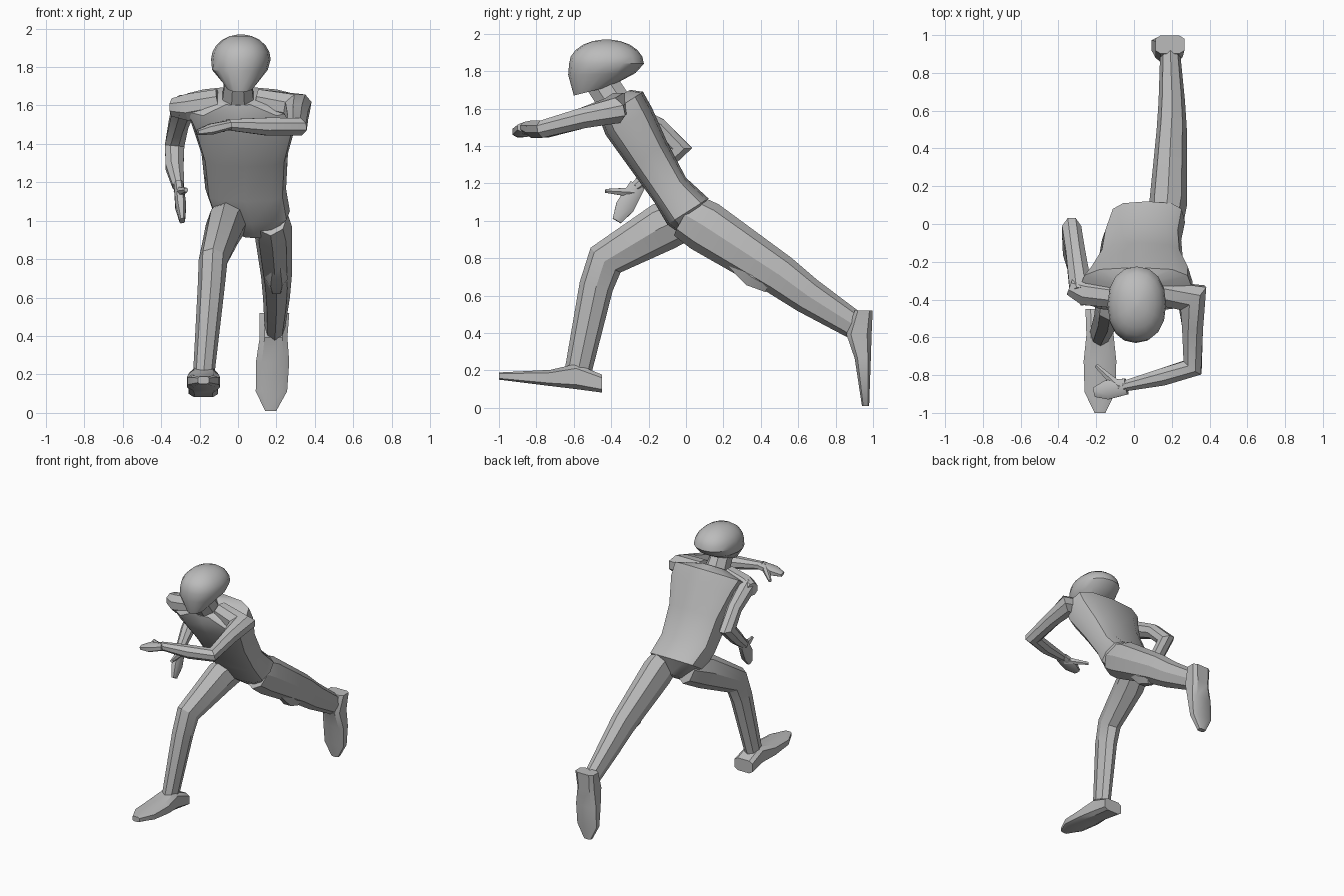
import bpy
import bmesh
from math import cos, sin, pi, radians, copysign
from mathutils import Vector

cube = bpy.data.objects.get("Cube")
if cube:
    bpy.data.objects.remove(cube, do_unlink=True)

grey = bpy.data.materials.new("plain grey")
grey.use_nodes = True
grey.diffuse_color = (.5, .5, .5, 1)
grey.node_tree.nodes["Principled BSDF"].inputs["Base Color"].default_value = grey.diffuse_color

ACROSS = Vector((1, 0, 0))
UP = Vector((0, 0, 1))
FORWARD = Vector((0, -1, 0))


def loft(name, rings, sides=8, boxy=1, turn=0):
    """Skin a row of rings, each given as (centre, half width vector, half depth vector)."""
    bm = bmesh.new()
    rows = []
    for centre, across, deep in rings:
        row = []
        for i in range(sides):
            angle = 2 * pi * (i + turn) / sides
            c = copysign(abs(cos(angle)) ** boxy, cos(angle))
            s = copysign(abs(sin(angle)) ** boxy, sin(angle))
            row.append(bm.verts.new(centre + across * c + deep * s))
        rows.append(row)
    for low, high in zip(rows, rows[1:]):
        for i in range(sides):
            j = (i + 1) % sides
            bm.faces.new((low[i], low[j], high[j], high[i]))
    bm.faces.new(rows[0][::-1])
    bm.faces.new(rows[-1])
    bmesh.ops.recalc_face_normals(bm, faces=bm.faces)
    mesh = bpy.data.meshes.new(name)
    bm.to_mesh(mesh)
    bm.free()
    mesh.materials.append(grey)
    obj = bpy.data.objects.new(name, mesh)
    bpy.context.collection.objects.link(obj)
    bpy.ops.object.select_all(action="DESELECT")
    obj.select_set(True)
    bpy.context.view_layer.objects.active = obj
    bpy.ops.object.shade_smooth_by_angle(angle=radians(30))


def slab(front, back, middle, half_width):
    """Ring of the trunk or head, from its front and back points as (y, z)."""
    front, back = Vector((middle, *front)), Vector((middle, *back))
    return (front + back) / 2, ACROSS * half_width, (back - front) / 2


def limb(name, side, stations, depth=1, **options):
    """Tube through (x, y, z, radius) stations, mitred at the bends."""
    points = [Vector(station[:3]) for station in stations]
    steps = [(b - a).normalized() for a, b in zip(points, points[1:])]
    rings = []
    for i, (point, station) in enumerate(zip(points, stations)):
        arriving, leaving = steps[max(i - 1, 0)], steps[min(i, len(steps) - 1)]
        tangent = (arriving + leaving).normalized()
        across = (side - tangent * side.dot(tangent)).normalized()
        mitre = depth / tangent.dot(leaving)
        radius = station[3]
        rings.append((point, across * radius, tangent.cross(across) * radius * mitre))
    loft(name, rings, **options)


def hand(owner, side, wrist, tip, thumb_tip):
    """Flat palm narrowing to the fingers, with a thumb branching off near the wrist."""
    wrist, tip = Vector(wrist), Vector(tip)
    knuckles, thumb_root = wrist.lerp(tip, .6), wrist.lerp(tip, .2)
    limb(owner + "_hand", side, [(*wrist, .025), (*knuckles, .03), (*tip, .015)],
         depth=1.8, boxy=.7, turn=.5)
    limb(owner + "_thumb", side, [(*thumb_root, .03), (*thumb_tip, .012)], sides=6)


def foot(owner, heel, toe, upward):
    """Shoe on a flat sole, thick at the heel and pointed at the toe."""
    heel, toe = Vector(heel), Vector(toe)
    rings = []
    for along, width, height in ((0, .08, .05), (.25, .075, .07), (.5, .09, .045),
                                 (.8, .085, .03), (1, .03, .02)):
        rings.append((heel.lerp(toe, along) + upward * height, ACROSS * width, upward * height))
    loft(owner + "_foot", rings, boxy=.5, turn=.5)


# Trunk, leaning forward from the hips to the shoulders
loft("torso", [
    slab((0, .91), (.07, .97), .09, .08),
    slab((-.1, .98), (.12, 1.12), .07, .2),
    slab((-.17, 1.1), (0, 1.23), .04, .21),
    slab((-.3, 1.28), (-.1, 1.42), .035, .225),
    slab((-.43, 1.46), (-.18, 1.6), .03, .28),
    slab((-.46, 1.54), (-.23, 1.69), .01, .3),
    slab((-.47, 1.6), (-.3, 1.7), 0, .1),
], sides=12, boxy=.65)

# Neck and helmet-like head: a jaw widening upward, then a rounded dome
loft("neck", [
    slab((-.46, 1.58), (-.3, 1.68), 0, .09),
    slab((-.55, 1.72), (-.38, 1.8), 0, .07),
], turn=.5)
skull = [
    slab((-.6, 1.67), (-.4, 1.72), .01, .07),
    slab((-.63, 1.78), (-.27, 1.79), .01, .145),
]
for tilt in range(0, 90, 17):
    shrink, rise = cos(radians(tilt)), .13 * sin(radians(tilt))
    centre = Vector((.015, -.425, 1.84 + rise))
    skull.append((centre, ACROSS * .155 * shrink, FORWARD * -.2 * shrink))
loft("head", skull, sides=16, boxy=.9)

# Left arm, reaching forward and folded across the chest
limb("left_arm", UP, [
    (.1, -.36, 1.62, .07),
    (.31, -.39, 1.59, .075),
    (.31, -.55, 1.55, .06),
    (.31, -.76, 1.49, .05),
    (.15, -.81, 1.49, .05),
    (-.06, -.86, 1.5, .03),
], turn=.5)
hand("left", UP, (-.04, -.86, 1.5), (-.21, -.89, 1.46), (-.2, -.75, 1.46))

# Right arm, elbow drawn back
limb("right_shoulder", UP, [
    (-.1, -.38, 1.62, .07),
    (-.26, -.36, 1.59, .075),
    (-.34, -.33, 1.59, .05),
], turn=.5)
limb("right_arm", ACROSS, [
    (-.28, -.36, 1.6, .065),
    (-.31, -.15, 1.5, .055),
    (-.33, -.04, 1.39, .055),
    (-.33, -.15, 1.28, .05),
    (-.31, -.27, 1.18, .033),
], turn=.5)
hand("right", ACROSS, (-.31, -.26, 1.19), (-.29, -.37, 1), (-.27, -.43, 1.16))

# Left leg, stretched out behind
limb("left_leg", ACROSS, [
    (.17, 0, 1.03, .09),
    (.18, .1, .97, .1),
    (.2, .5, .71, .08),
    (.2, .65, .6, .07),
    (.19, .95, .41, .05),
], depth=1.4)
limb("left_kneecap", ACROSS, [
    (.2, .25, .78, .04),
    (.2, .35, .7, .06),
    (.2, .44, .65, .04),
], sides=6)
foot("left", (.19, 1, .52), (.17, .98, .01), FORWARD)

# Right leg, bent and striding forward
limb("right_leg", ACROSS, [
    (-.02, .02, 1.03, .09),
    (-.07, -.12, .97, .1),
    (-.13, -.43, .79, .075),
    (-.14, -.48, .65, .07),
    (-.18, -.58, .18, .055),
], depth=1.3)
foot("right", (-.18, -.45, .08), (-.18, -1, .15), UP)
